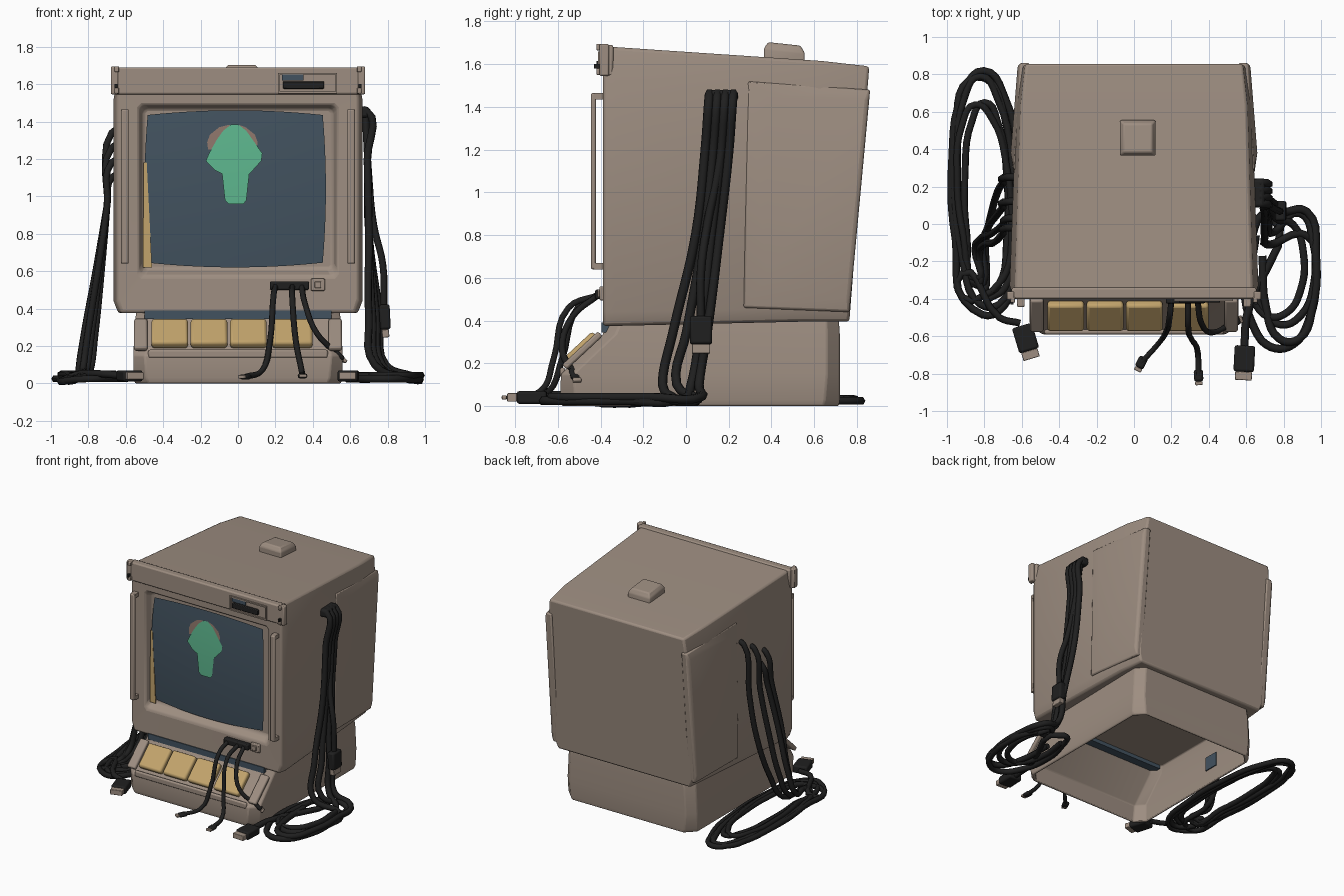
import bpy, bmesh, math
from mathutils import Vector, Matrix

if "Cube" in bpy.data.objects:
    bpy.data.objects.remove(bpy.data.objects["Cube"])


def mat(name, r, g, b):
    m = bpy.data.materials.new(name)
    m.diffuse_color = (r, g, b, 1)
    m.use_nodes = True
    m.node_tree.nodes["Principled BSDF"].inputs["Base Color"].default_value = m.diffuse_color
    return m


BEIGE = mat("beige plastic", 0.34, 0.27, 0.22)
BLUE = mat("dark blue glass", 0.055, 0.085, 0.115)
GREEN = mat("green glow", 0.11, 0.47, 0.27)
ROSE = mat("dull rose", 0.27, 0.18, 0.145)
YELLOW = mat("straw yellow", 0.54, 0.37, 0.15)
BLACK = mat("black rubber", 0.014, 0.014, 0.014)


def finish(name, bm, material, bevel=0.0, segs=2, angle=35):
    bmesh.ops.recalc_face_normals(bm, faces=bm.faces)
    me = bpy.data.meshes.new(name)
    bm.to_mesh(me)
    bm.free()
    ob = bpy.data.objects.new(name, me)
    bpy.context.collection.objects.link(ob)
    me.materials.append(material)
    if bevel:
        md = ob.modifiers.new("bevel", 'BEVEL')
        md.width, md.segments, md.limit_method = bevel, segs, 'ANGLE'
    bpy.ops.object.select_all(action='DESELECT')
    bpy.context.view_layer.objects.active = ob
    ob.select_set(True)
    bpy.ops.object.shade_smooth_by_angle(angle=math.radians(angle))
    return ob


def box(name, x, y, z, material, bevel=0.0, matrix=None):
    """Box from (min, max) ranges, optionally transformed."""
    bm = bmesh.new()
    size = [b - a for a, b in (x, y, z)]
    mid = [(a + b) / 2 for a, b in (x, y, z)]
    bmesh.ops.create_cube(bm, size=1, matrix=Matrix.Translation(mid) @ Matrix.Diagonal((*size, 1)))
    if matrix:
        bm.transform(matrix)
    return finish(name, bm, material, bevel)


def loft(name, rings, material, bevel=0.0, segs=2):
    """Skin equal-length closed rings and cap both ends."""
    bm = bmesh.new()
    vs = [[bm.verts.new(p) for p in r] for r in rings]
    n = len(vs[0])
    for a, b in zip(vs, vs[1:]):
        for i in range(n):
            bm.faces.new((a[i], a[(i + 1) % n], b[(i + 1) % n], b[i]))
    bm.faces.new(vs[0])
    bm.faces.new(vs[-1])
    return finish(name, bm, material, bevel, segs)


def mirror_ring(half, y, lean=0.0):
    """Ring from right-hand (x, z) points, at depth y plus lean by height."""
    pts = half + [(-x, z) for x, z in reversed(half)]
    return [(x, y + lean * (z - 0.4), z) for x, z in pts]


# Main case: screen recess, front face, flanks, leaning back
loft("main_case", [
    mirror_ring([(0.49, 1.47), (0.51, 1.45), (0.51, 0.63), (0.49, 0.61)], -0.325),
    mirror_ring([(0.51, 1.49), (0.53, 1.47), (0.53, 0.60), (0.51, 0.575)], -0.385),
    mirror_ring([(0.63, 1.685), (0.645, 1.52), (0.645, 0.44), (0.625, 0.375)], -0.39),
    mirror_ring([(0.635, 1.68), (0.665, 1.52), (0.665, 0.44), (0.64, 0.375)], -0.33),
    mirror_ring([(0.605, 1.615), (0.63, 1.46), (0.62, 0.46), (0.59, 0.395)], 0.55, 0.07),
    mirror_ring([(0.58, 1.59), (0.595, 1.46), (0.595, 0.46), (0.57, 0.395)], 0.765, 0.078),
], BEIGE, 0.015)

# Raised rear side panels
for s, side in ((1, "right"), (-1, "left")):
    inner = [(0.27, 0.46), (0.765, 0.44), (0.862, 1.48), (0.29, 1.52)]
    outer = [(0.38, 0.60), (0.76, 0.50), (0.845, 1.43), (0.38, 1.45)]
    loft(side + "_side_panel", [[(s * 0.56, y, z) for y, z in inner],
                                [(s * (0.642 - 0.06 * (y - 0.3)), y, z) for y, z in inner],
                                [(s * (0.661 - 0.08 * (y - 0.36)), y, z) for y, z in outer]], BEIGE, 0.015)

# Top front band, its end brackets and handles
box("top_band", (-0.655, 0.655), (-0.40, -0.34), (1.545, 1.69), BEIGE, 0.01)
for s, side in ((1, "right"), (-1, "left")):
    def span(a, b):
        return tuple(sorted((s * a, s * b)))
    box(side + "_bracket", span(0.64, 0.68), (-0.405, -0.36), (1.545, 1.695), BEIGE, 0.008)
    box(side + "_bracket_knob", span(0.645, 0.66), (-0.43, -0.40), (1.58, 1.60), BLACK)
    for k, z in enumerate((1.55, 1.665)):
        box(f"{side}_bracket_lug_{k}", span(0.635, 0.66), (-0.42, -0.39), (z, z + 0.03), BEIGE, 0.005)
    box(side + "_handle_bar", span(0.585, 0.625), (-0.445, -0.422), (0.64, 1.465), BEIGE, 0.008)
    for k, z in enumerate((0.64, 1.435)):
        box(f"{side}_handle_foot_{k}", span(0.585, 0.625), (-0.43, -0.38), (z, z + 0.03), BEIGE)

# Drive slot with raised frame
for k, (x, z) in enumerate((((0.215, 0.53), (1.65, 1.66)), ((0.215, 0.53), (1.55, 1.56)),
                            ((0.215, 0.225), (1.55, 1.66)), ((0.52, 0.53), (1.55, 1.66)))):
    box(f"slot_frame_{k}", x, (-0.412, -0.395), z, BEIGE)
box("slot_mouth", (0.24, 0.46), (-0.42, -0.395), (1.575, 1.615), BLACK, 0.005)
box("slot_window", (0.235, 0.35), (-0.409, -0.40), (1.62, 1.65), BLUE)

# Roof knob
loft("roof_knob", [[(0.02 + sx * w, 0.46 + sy * w, z + t * sy) for sx, sy in ((-1, -1), (1, -1), (1, 1), (-1, 1))]
                   for w, z, t in ((0.095, 1.59, 0), (0.095, 1.665, -0.01), (0.075, 1.695, -0.008))], BEIGE, 0.008)


# Curved screen surface
def screen_y(x, z):
    return -0.375 + 0.02 * (((x + 0.015) / 0.485) ** 2 + ((z - 1.04) / 0.42) ** 2)


def patch(name, rows, cols, point, material):
    bm = bmesh.new()
    g = [[bm.verts.new(point(i / rows, j / cols)) for j in range(cols + 1)] for i in range(rows + 1)]
    for i in range(rows):
        for j in range(cols):
            bm.faces.new((g[i][j], g[i][j + 1], g[i + 1][j + 1], g[i + 1][j]))
    ob = finish(name, bm, material)
    if ob.data.polygons[0].normal.y > 0:
        ob.data.flip_normals()
    return ob


def screen_point(a, b):
    u, v = 2 * b - 1, 2 * a - 1
    x, z = -0.015 + 0.485 * u * (1 - 0.035 * v * v), 1.04 + 0.42 * v * (1 - 0.06 * u * u)
    return (x, screen_y(x, z), z)


patch("screen", 14, 14, screen_point, BLUE)


# Screen symbol: strips of varying width laid on the glass
def symbol(name, outline, off, material):
    def point(a, b):
        f = a * (len(outline) - 1)
        i = min(int(f), len(outline) - 2)
        z, l, r = (p + (q - p) * (f - i) for p, q in zip(outline[i], outline[i + 1]))
        x = l + (r - l) * b
        return (x, screen_y(x, z) - off, z)
    patch(name, (len(outline) - 1) * 2, 8, point, material)


symbol("screen_symbol_back", [(1.25, -0.16, 0.10), (1.29, -0.165, 0.105), (1.33, -0.15, 0.09),
                              (1.37, -0.10, 0.04), (1.38, -0.06, 0.01)], 0.005, ROSE)
symbol("screen_symbol", [(0.96, -0.05, 0.03), (0.98, -0.07, 0.045), (1.12, -0.085, 0.06), (1.14, -0.125, 0.08),
                         (1.19, -0.172, 0.125), (1.23, -0.155, 0.13), (1.30, -0.115, 0.08),
                         (1.35, -0.08, 0.045), (1.385, -0.035, 0.0)], 0.009, GREEN)
loft("screen_side_strip", [[(-0.508, y, 0.62), (-0.46, y, 0.62), (-0.488, y, 1.18), (-0.505, y, 1.18)]
                           for y in (-0.358, -0.352)], YELLOW)

# Front socket and button
box("front_socket", (0.17, 0.38), (-0.425, -0.38), (0.50, 0.545), BLACK, 0.008)
box("front_button_rim", (0.39, 0.465), (-0.405, -0.38), (0.495, 0.56), BEIGE, 0.006)
box("front_button", (0.41, 0.445), (-0.415, -0.39), (0.51, 0.545), BEIGE, 0.004)


# Base: a thin shell, open underneath
def base_ring(hw, y0, y1, c, z):
    half = [(hw - c, y0), (hw, y0 + c), (hw, y1 - c), (hw - c, y1)]
    return [(x, y, z) for x, y in half + [(-x, y) for x, y in reversed(half)]]


loft("base", [base_ring(0.52, -0.35, 0.69, 0.06, 0.375), base_ring(0.53, -0.38, 0.70, 0.06, 0.32),
              base_ring(0.54, -0.565, 0.70, 0.06, 0.14), base_ring(0.535, -0.565, 0.70, 0.07, 0.0),
              base_ring(0.55, -0.58, 0.715, 0.07, 0.0), base_ring(0.56, -0.59, 0.72, 0.07, 0.03),
              base_ring(0.56, -0.585, 0.72, 0.06, 0.15), base_ring(0.55, -0.39, 0.72, 0.06, 0.335),
              base_ring(0.54, -0.36, 0.715, 0.06, 0.41)], BEIGE, 0.008)
box("base_inner_patch", (-0.536, -0.528), (0.19, 0.31), (0.12, 0.23), BLUE)
box("base_neck", (-0.5, 0.5), (-0.395, -0.30), (0.345, 0.39), BLUE)
slope = Matrix.Translation((0, -0.485, 0.252)) @ Matrix.Rotation(math.radians(43), 4, 'X')
for k, x in enumerate((-0.365, -0.155, 0.055, 0.29)):
    w = 0.098 if k < 3 else 0.108
    box(f"key_{k}", (x - w, x + w), (-0.09, 0.10), (-0.01, 0.04), YELLOW, 0.015, slope)
for s, side in ((1, "right"), (-1, "left")):
    box(side + "_base_cheek", tuple(sorted((s * 0.485, s * 0.555))), (-0.11, 0.12), (-0.01, 0.022),
        BEIGE, 0.01, slope)
box("base_lip", (-0.48, 0.48), (-0.59, -0.565), (0.135, 0.18), BEIGE, 0.01)


# Cables: smooth tubes through a few points
def cable(name, pts, r=0.02, cyclic=False):
    cu = bpy.data.curves.new(name, 'CURVE')
    cu.dimensions, cu.resolution_u = '3D', 5
    cu.bevel_depth, cu.bevel_resolution, cu.use_fill_caps = r, 1, True
    sp = cu.splines.new('BEZIER')
    sp.bezier_points.add(len(pts) - 1)
    sp.use_cyclic_u = cyclic
    for bp, p in zip(sp.bezier_points, pts):
        bp.co = p
        bp.handle_left_type = bp.handle_right_type = 'AUTO'
    ob = bpy.data.objects.new(name, cu)
    bpy.context.collection.objects.link(ob)
    cu.materials.append(BLACK)
    bpy.ops.object.select_all(action='DESELECT')
    bpy.context.view_layer.objects.active = ob
    ob.select_set(True)
    bpy.ops.object.convert(target='MESH')
    bpy.ops.object.shade_smooth_by_angle(angle=math.radians(65))


def coil(cx, cy, rx, ry, a0, a1, z, tilt=0.0):
    n = max(4, int(abs(a1 - a0) / 36))
    out = []
    for i in range(n + 1):
        a = math.radians(a0 + (a1 - a0) * i / n)
        dy = ry * math.sin(a)
        out.append((cx + rx * math.cos(a) + tilt * dy, cy + dy, z))
    return out


def plug(name, pos, direction, s=1.0):
    m = Matrix.Translation(pos) @ Vector(direction).to_track_quat('Y', 'Z').to_matrix().to_4x4() @ Matrix.Scale(s, 4)
    box(name, (-0.055, 0.055), (-0.07, 0.07), (-0.03, 0.03), BLACK, 0.012, m)
    box(name + "_tip", (-0.045, 0.045), (0.07, 0.115), (-0.02, 0.02), BEIGE, 0.004, m)


# Right side bundle: down the flank, coiled on the floor
R = [(0.78, -0.30, 0.19, 0.37, 80, -250), (0.80, -0.22, 0.17, 0.32, 100, -210),
     (0.75, -0.22, 0.16, 0.28, 90, -140), (0.83, -0.24, 0.145, 0.40, 90, -190)]
for k, (cx, cy, rx, ry, a0, a1) in enumerate(R):
    t = 0.037 * k
    low = (-0.06, -0.03, 0.0, 0.0)[k]
    path = [(0.64, 0.11 + t, 1.44), (0.685, 0.11 + t, 1.46), (0.692, 0.09 + t, 1.2), (0.70, 0.045 + t, 0.8),
            (0.70 + 0.02 * k, low + t * 0.9, 0.35), (0.73 + 0.02 * k, low - 0.05 + t, 0.10)]
    path += coil(cx, cy, rx, ry, a0 - 40, a1, 0.024 + 0.006 * k)
    if k == 0:
        path += [(0.60, -0.50, 0.04), (0.59, -0.66, 0.04)]
    cable(f"right_cable_{k}", path, 0.022)
cable("right_hanging_cable", [(0.68, 0.20, 1.45), (0.70, 0.15, 1.1), (0.725, 0.10, 0.85),
                              (0.775, 0.07, 0.63), (0.78, 0.07, 0.40)], 0.02)
plug("right_hanging_plug", (0.785, 0.07, 0.355), (0.05, 0, -1), 0.95)
plug("right_floor_plug", (0.59, -0.72, 0.04), (-0.05, -1, 0))
box("right_cable_socket", (0.62, 0.70), (0.09, 0.24), (1.42, 1.48), BLACK, 0.015)

# Left side cables: long ovals on the floor
L = [(-0.79, 0.16, 0.185, 0.66, -0.03, 0.25, -440), (-0.79, 0.19, 0.15, 0.60, -0.06, 0.12, -400),
     (-0.79, 0.13, 0.115, 0.52, -0.02, -0.02, -400), (-0.80, 0.14, 0.14, 0.50, -0.08, 0.03, -390)]
for k, (cx, cy, rx, ry, tilt, y, a1) in enumerate(L):
    top = 1.36 - 0.08 * k
    path = [(-0.62, y, top), (-0.675, y, top - 0.02), (-0.70, y - 0.03, 0.95), (-0.73 - 0.01 * k, y - 0.08, 0.6),
            (-0.765 - 0.02 * k, 0.6 * y - 0.10, 0.25), (-0.79 - 0.02 * k, 0.4 * y - 0.16, 0.07)]
    path += coil(cx, cy, rx, ry, -120, a1 - 60, 0.024 + 0.008 * k, tilt)
    if k == 0:
        path += [(-0.72, -0.50, 0.05), (-0.61, -0.53, 0.04)]
    cable(f"left_cable_{k}", path, 0.02)
cable("left_floor_ring", coil(-0.80, 0.17, 0.165, 0.63, 0, 324, 0.026, -0.05), 0.02, True)
plug("left_floor_plug", (-0.58, -0.61, 0.04), (0.3, -1, 0))

# Three leads from the front socket
leads = [([(0.20, -0.41, 0.52), (0.19, -0.50, 0.47), (0.17, -0.58, 0.22), (0.13, -0.64, 0.07), (0.04, -0.74, 0.035)],
          (-0.5, -1, 0)),
         ([(0.29, -0.41, 0.52), (0.29, -0.55, 0.46), (0.31, -0.62, 0.22), (0.34, -0.68, 0.07), (0.345, -0.81, 0.04)],
          (0.05, -1, 0)),
         ([(0.34, -0.41, 0.52), (0.36, -0.53, 0.42), (0.42, -0.58, 0.27), (0.54, -0.52, 0.15)], (0.6, 0.2, -0.6))]
for k, (pts, d) in enumerate(leads):
    cable(f"front_lead_{k}", pts, 0.016)
    plug(f"front_lead_plug_{k}", pts[-1], d, 0.45)
